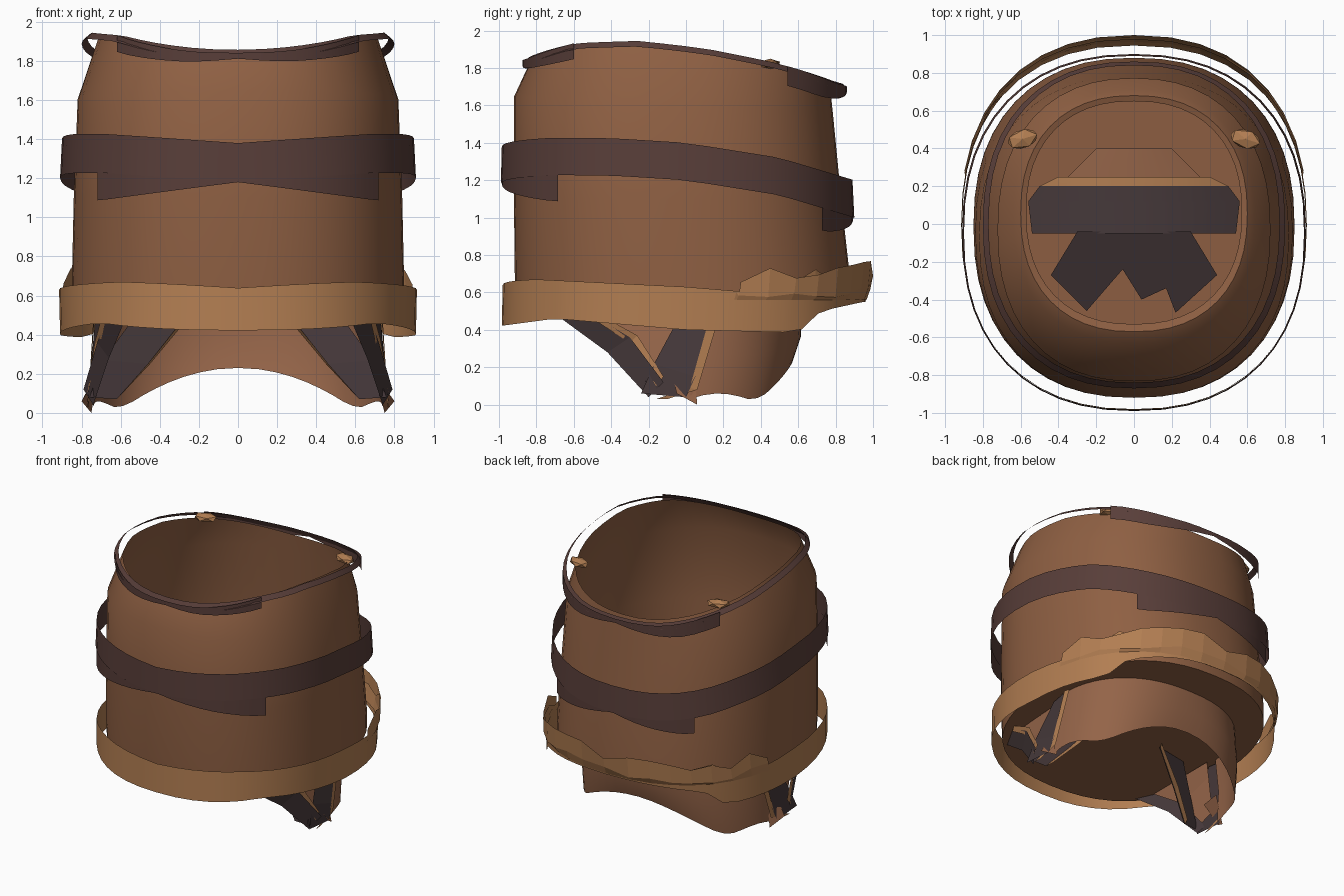
import bpy, random
from math import sin, cos, radians, copysign
from mathutils import Vector

random.seed(4)
cube = bpy.data.objects.get("Cube")
if cube:
    bpy.data.objects.remove(cube, do_unlink=True)


def material(name, color):
    m = bpy.data.materials.new(name)
    m.use_nodes = True
    m.diffuse_color = (*color, 1)
    m.node_tree.nodes["Principled BSDF"].inputs["Base Color"].default_value = (*color, 1)
    return m


brown = material("brown leather", (0.275, 0.117, 0.056))
heel_brown = material("light brown leather", (0.295, 0.127, 0.065))
maroon = material("dark strap leather", (0.098, 0.048, 0.041))
tan = material("tan leather", (0.45, 0.21, 0.085))
charcoal = material("charcoal leather", (0.06, 0.04, 0.042))


def add_mesh(name, mat, verts, faces, smooth=True):
    me = bpy.data.meshes.new(name)
    me.from_pydata(verts, [], faces)
    me.materials.append(mat)
    ob = bpy.data.objects.new(name, me)
    bpy.context.collection.objects.link(ob)
    if smooth:
        bpy.ops.object.select_all(action='DESELECT')
        ob.select_set(True)
        bpy.context.view_layer.objects.active = ob
        bpy.ops.object.shade_smooth_by_angle(angle=radians(35))


def sheet(name, mat, rows, closed=False, smooth=True):
    """Quad sheet through rows of points."""
    n = len(rows[0])
    verts = [p for row in rows for p in row]
    faces = []
    for r in range(len(rows) - 1):
        for i in range(n if closed else n - 1):
            j = (i + 1) % n
            faces.append((r * n + i, r * n + j, r * n + n + j, r * n + n + i))
    add_mesh(name, mat, verts, faces, smooth)


def lerp(table, v):
    if v <= table[0][0]:
        return table[0][1]
    for (a, p), (b, q) in zip(table, table[1:]):
        if v <= b:
            return p + (q - p) * (v - a) / (b - a)
    return table[-1][1]


def oval(deg, rx, front, back, z):
    """Point on a slightly squared oval; z may be a function of x and y."""
    c, s = cos(radians(deg)), sin(radians(deg))
    x = rx * copysign(abs(c) ** 0.87, c)
    y = (front + back) / 2 + (back - front) / 2 * copysign(abs(s) ** 0.87, s)
    return Vector((x, y, z(x, y) if callable(z) else z))


def ring(rx, front, back, z, start=0, end=360, n=48):
    count = n if end - start == 360 else n + 1
    return [oval(start + (end - start) * i / n, rx, front, back, z) for i in range(count)]


# Tube wall, inner collar rising from the hem, and the flat sole
def rim(x, y):
    z = lerp([(-.85, 1.85), (-.6, 1.9), (-.25, 1.91), (.1, 1.87), (.45, 1.8), (.8, 1.71)], y)
    return z + .015 * sin(4 * x - 1.5)


def hem(x, y):
    return .5 + .05 * y


sheet("tube_wall", brown, [
    ring(.85, -.9, .88, hem),
    ring(.85, -.915, .88, .65),
    ring(.84, -.92, .83, 1.1),
    ring(.82, -.92, .785, lambda x, y: 1.6 - .05 * y),
    ring(.72, -.83, .77, rim)], True)
sheet("inner_collar", brown, [
    ring(.845, -.895, .875, hem),
    ring(.75, -.78, .8, .72),
    ring(.64, -.63, .71, .92),
    ring(.6, -.57, .68, .96),
    ring(.57, -.53, .65, .95)], True)
add_mesh("sole", brown, ring(.85, -.9, .88, hem), [tuple(range(48))], False)


# Middle strap, crossing over itself at front and back
def mid_top(x, y):
    z = lerp([(-1, 1.43), (-.4, 1.425), (0, 1.4), (.5, 1.32), (.9, 1.2)], y)
    return z - (.05 * max(0, 1 - abs(x) / .7) if y < 0 else 0)


def mid_low(x, y):
    return mid_top(x, y) - .2


sheet("middle_strap", maroon,
      [ring(.91, -.99, .9, mid_low), ring(.9, -.985, .89, mid_top)], True)


def tail(name, centre, side, sweep, reach, drop, size, low):
    """Wedge-shaped strap end hanging under a strap."""
    def edge(x, y):
        return low(x, y) - drop * min(1, abs(x) / reach)
    angles = [centre + side * sweep * i / 8 for i in range(9)]
    rows = [[oval(a, *size, f) for a in angles] for f in (edge, lambda x, y: low(x, y) + .03)]
    sheet(name, maroon, rows if side > 0 else rows[::-1])


# Thin strap around the rim
def top_strap(x, y):
    return rim(x, y) + .02


def top_low(x, y):
    return top_strap(x, y) - .03 - .05 * max(0, abs(y) - .6)


sheet("rim_strap", maroon, [ring(.8, -.87, .86, top_low), ring(.77, -.84, .84, top_strap)], True)

for side, label in ((1, "left"), (-1, "right")):
    strap = (.905, -.985, .895)
    tail(label + "_middle_strap_front_end", -90, side, 50, .7, .14, strap, mid_low)
    tail(label + "_middle_strap_back_end", 90, -side, 37, .55, .12, strap, mid_low)
    tail(label + "_rim_strap_front_end", -90, side, 50, .6, .055, (.78, -.875, .85), top_low)
    tail(label + "_rim_strap_back_end", 90, side, 54, .5, .075, (.8, -.86, .86), top_low)


# Wide tan band at the hem
def band_top(x, y):
    z = lerp([(-1, .68), (0, .63), (.6, .58), (.95, .62)], y)
    return z - (.04 * max(0, 1 - abs(x) / .6) if y < -.5 else 0)


def band_low(x, y):
    return lerp([(-1, .42), (-.7, .46), (0, .4), (.6, .385), (.72, .5), (.95, .55)], y)


sheet("hem_band", tan, [ring(.91, -.985, .96, band_low), ring(.915, -.98, .97, band_top)], True)

# Crumpled folds at the back of the band
for k in range(2):
    def ragged(x, y, k=k):
        return lerp([(.2, .6), (.45, .72), (1, .75)], y) + random.uniform(-.07, .03) - .04 * k
    sheet("band_fold_%d" % k, tan, [
        ring(.91, -.9, .965 - .02 * k, lambda x, y: .56, 12, 168, 16),
        ring(.915, -.9, .985 - .02 * k, lambda x, y: .6 + random.uniform(-.03, .03), 12, 168, 16),
        ring(.91, -.9, 1.0 - .02 * k, ragged, 12, 168, 16)], smooth=False)


# Heel wall with an arched lower edge
def heel_low(x, y):
    return max(.23 - .2 * (x / .58) ** 2, .025 + .035 * abs(sin(9 * y)))


sheet("heel_wall", heel_brown, [
    ring(.74, -.6, .57, heel_low, 2, 178, 28),
    ring(.73, -.6, .615, lambda x, y: (heel_low(x, y) + .5) / 2, 2, 178, 28),
    ring(.7, -.6, .62, hem, 2, 178, 28)])


# Arched strap crossing the sole inside the tube
def cross(name, mat, near, far, half_near, half_far, z):
    rows = [[Vector((half * t / 4, y, z - .14 * (half * t / 4 / .56) ** 2)) for t in range(-4, 5)]
            for y, half in ((near, half_near), (far, half_far))]
    sheet(name, mat, rows)


cross("cross_strap", charcoal, -.05, .12, .54, .56, .67)
cross("cross_strap_upper", charcoal, .12, .2, .56, .5, .67)
cross("cross_strap_edging", tan, .2, .25, .5, .4, .67)
cross("cross_strap_backing", heel_brown, .25, .4, .35, .2, .65)

# Side straps running from the sole down to the pointed lower corners
for s, label in ((1, "left"), (-1, "right")):
    def panel(name, mat, a, b):
        rows = [[Vector((s * x, y, z)) for x, y, z in pts] for pts in (a, b)]
        sheet(label + name, mat, rows if s > 0 else rows[::-1], smooth=False)
    panel("_inner_strap", charcoal,
          [(.62, -.2, .07), (.46, -.12, .25), (.27, -.05, .49)],
          [(.76, -.22, .08), (.69, -.2, .27), (.53, -.1, .49)])
    panel("_inner_edging", tan,
          [(.61, -.15, .08), (.45, -.06, .25), (.25, .0, .49)],
          [(.63, -.2, .07), (.47, -.12, .25), (.28, -.05, .49)])
    panel("_outer_strap", charcoal,
          [(.77, -.24, .06), (.75, -.17, .22), (.7, -.03, .48)],
          [(.77, 0, .04), (.76, .05, .15), (.73, .14, .48)])
    panel("_outer_edging", tan,
          [(.77, -.16, .03), (.765, .02, .09), (.74, .13, .48)],
          [(.765, -.1, .03), (.76, .06, .08), (.735, .18, .48)])
    panel("_front_strap", charcoal,
          [(.58, -.68, .47), (.66, -.42, .28), (.74, -.2, .04)],
          [(.68, -.5, .48), (.72, -.3, .36), (.79, -.12, .12)])
    panel("_front_edging", tan,
          [(.68, -.5, .46), (.71, -.3, .33), (.77, -.16, .1)],
          [(.7, -.46, .48), (.73, -.26, .37), (.77, -.12, .15)])
    panel("_gusset", heel_brown,
          [(.64, -.55, .47), (.68, -.3, .3), (.74, -.15, .1)],
          [(.66, 0, .49), (.7, -.03, .4), (.75, -.05, .15)])
    panel("_loose_end", heel_brown,
          [(.7, -.08, .2), (.8, -.05, .06)], [(.71, .04, .23), (.75, .06, 0)])
    # Small tan knots on the rim
    bpy.ops.mesh.primitive_ico_sphere_add(subdivisions=1, radius=1, location=(s * .59, .45, 1.82))
    knot = bpy.context.object
    knot.name = label + "_rim_knot"
    knot.scale = (.09, .055, .03)
    knot.rotation_euler = (0, 0, -s * .3)
    knot.data.materials.append(tan)

# Notched tongue sloping down from the cross strap to the sole
outline = [(.3, -.04), (-.3, -.04), (-.44, -.27), (-.25, -.46), (-.06, -.24),
           (.04, -.4), (.17, -.34), (.22, -.47), (.44, -.27)]
add_mesh("tongue", charcoal, [(x, y, .67 + .38 * y) for x, y in outline],
         [tuple(range(len(outline)))], False)
